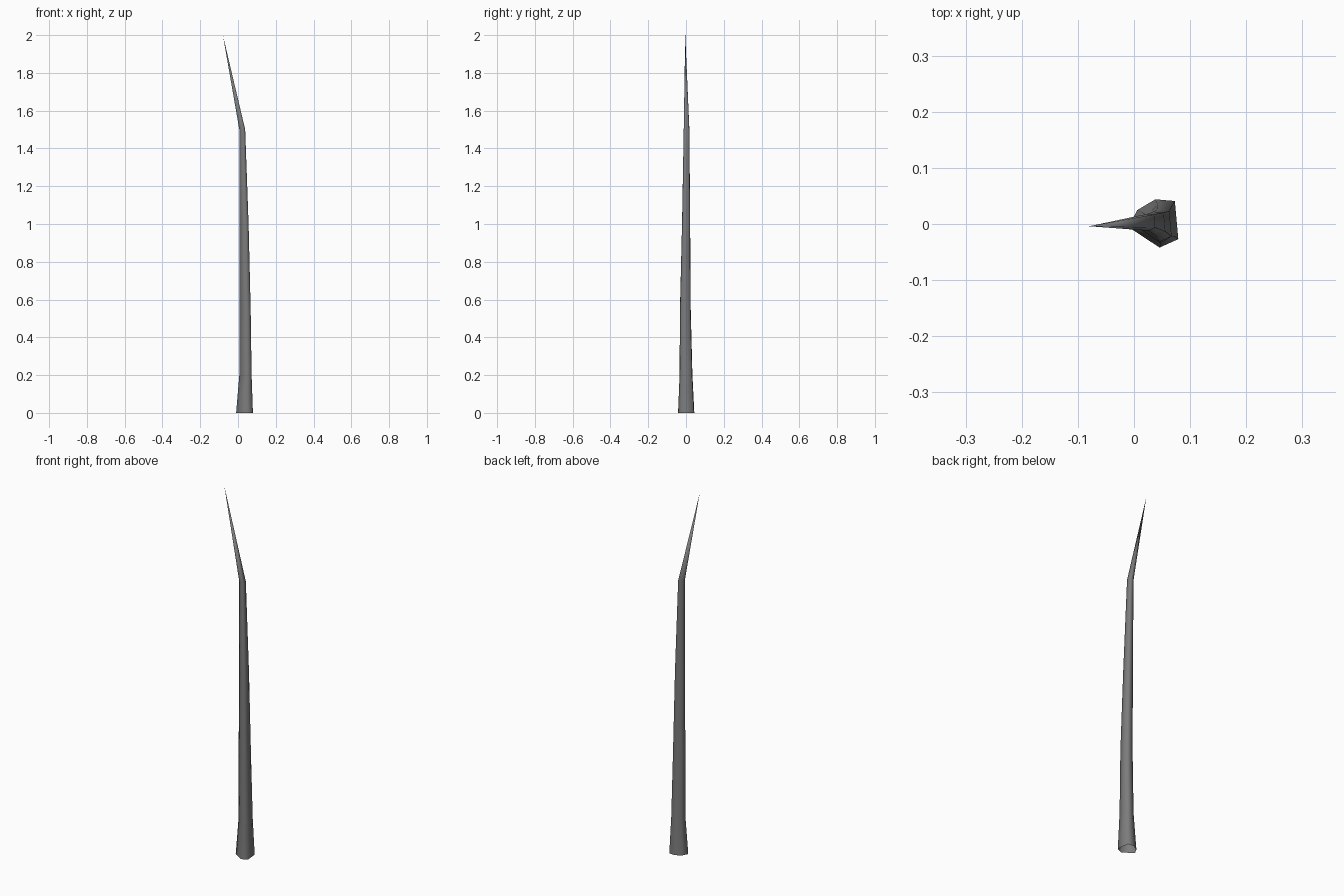
import bpy, bmesh

if "Cube" in bpy.data.objects:
    bpy.data.objects.remove(bpy.data.objects["Cube"])

# Irregular six-sided cross-section, normalised to -1..1 in x and y
profile = [(1.0, -0.65), (0.86, 0.93), (0.08, 1.0), (-0.65, 0.55), (-1.0, -0.15), (0.25, -1.0)]

# Ring bounds up the stem: z, x min, x max, y min, y max
rings = [
    (0.00, -0.010, 0.079, -0.042, 0.044),
    (0.20, 0.007, 0.072, -0.034, 0.034),
    (0.55, 0.009, 0.067, -0.032, 0.025),
    (1.00, 0.009, 0.056, -0.021, 0.022),
    (1.50, 0.007, 0.038, -0.012, 0.018),
]
tip_pos = (-0.08, -0.004, 2.0)

bm = bmesh.new()


def add_ring(z, x0, x1, y0, y1):
    cx, cy, rx, ry = (x0 + x1) / 2, (y0 + y1) / 2, (x1 - x0) / 2, (y1 - y0) / 2
    return [bm.verts.new((cx + px * rx, cy + py * ry, z)) for px, py in profile]


# Tapered stem with an open base
loops = [add_ring(*r) for r in rings]
n = len(profile)
for low, high in zip(loops, loops[1:]):
    for i in range(n):
        j = (i + 1) % n
        bm.faces.new((low[i], low[j], high[j], high[i]))

# Bent pointed tip
tip = bm.verts.new(tip_pos)
for i in range(n):
    bm.faces.new((loops[-1][i], loops[-1][(i + 1) % n], tip))

for f in bm.faces:
    f.smooth = True
bm.normal_update()

mesh = bpy.data.meshes.new("bent_spike")
bm.to_mesh(mesh)
bm.free()

# Dark grey surface
dark = bpy.data.materials.new("dark_grey")
dark.diffuse_color = (0.2, 0.2, 0.2, 1)
dark.use_nodes = True
dark.node_tree.nodes["Principled BSDF"].inputs["Base Color"].default_value = dark.diffuse_color
mesh.materials.append(dark)
bpy.context.collection.objects.link(bpy.data.objects.new("bent_spike", mesh))
